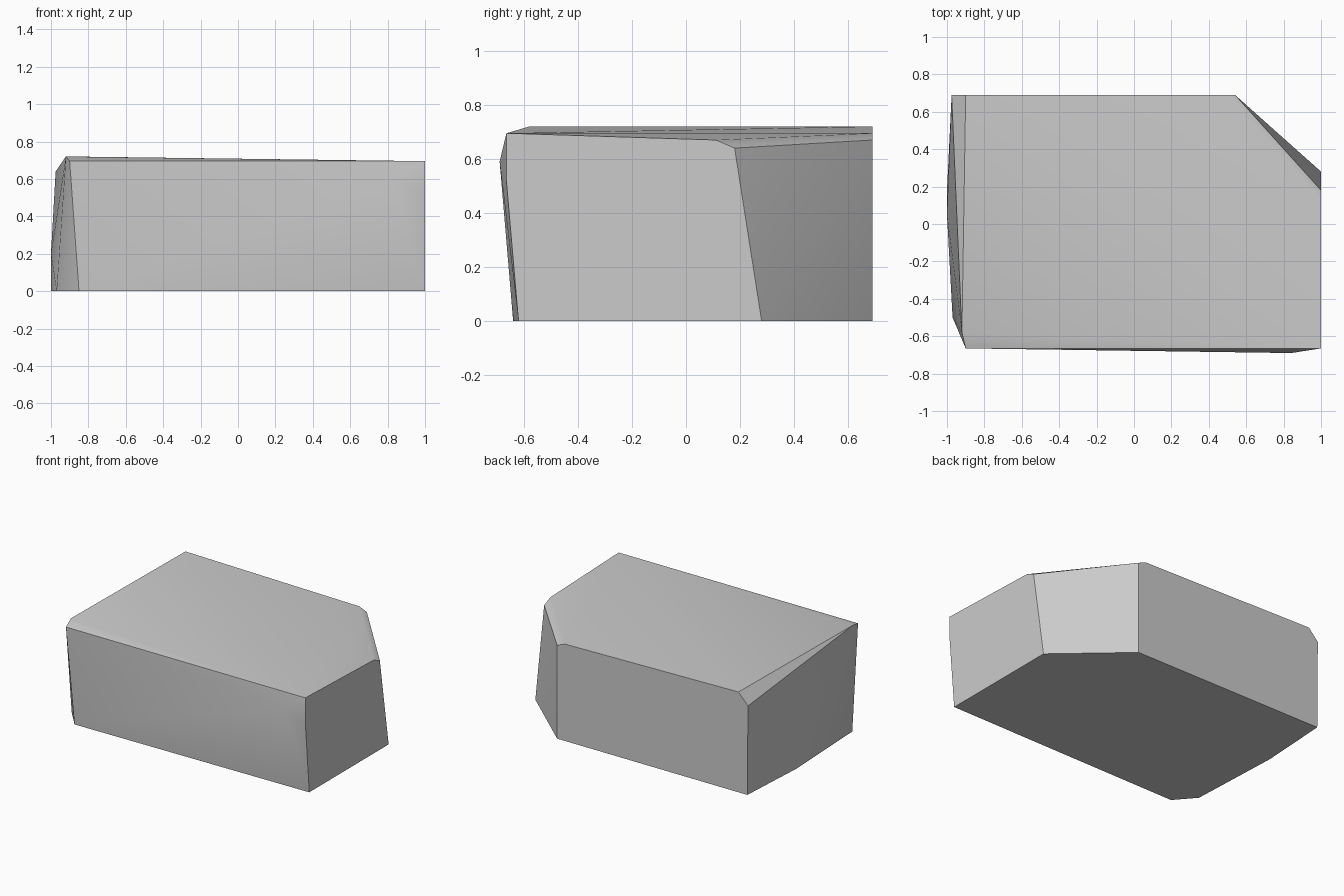
import bpy
import bmesh
import math

# Remove the default object
default_cube = bpy.data.objects.get("Cube")
if default_cube:
    bpy.data.objects.remove(default_cube, do_unlink=True)


def make_material(name, colour):
    material = bpy.data.materials.new(name)
    material.use_nodes = True
    material.diffuse_color = colour
    shader = next(n for n in material.node_tree.nodes if n.type == "BSDF_PRINCIPLED")
    shader.inputs["Base Color"].default_value = colour
    return material


def make_hull(name, corners, material):
    """Wrap a convex, faceted body around its corner points."""
    bm = bmesh.new()
    for corner in corners:
        bm.verts.new(corner)
    result = bmesh.ops.convex_hull(bm, input=bm.verts[:])
    loose = [v for v in bm.verts if not v.link_faces]
    bmesh.ops.delete(bm, geom=loose, context="VERTS")
    # Merge the nearly flat triangles into clean facets
    bmesh.ops.dissolve_limit(bm, angle_limit=math.radians(0.5),
                             verts=bm.verts[:], edges=bm.edges[:])
    bmesh.ops.recalc_face_normals(bm, faces=bm.faces[:])
    mesh = bpy.data.meshes.new(name)
    bm.to_mesh(mesh)
    bm.free()
    mesh.materials.append(material)
    body = bpy.data.objects.new(name, mesh)
    bpy.context.collection.objects.link(body)
    return body


back = 0.69
side = 1.0

# Flat base outline, running round from the front corner
base_outline = [(side, -0.62), (side, 0.28), (0.54, back), (-0.97, back),
                (-side, 0.18), (-0.97, -0.5), (-0.85, -0.64)]
base = [(x, y, 0) for x, y in base_outline]

# Upper ends of the walls, including the slight bulge of the front
walls = [(side, -0.665, 0.52), (side, 0.18, 0.64), (0.54, back, 0.67),
         (-0.975, back, 0.64), (-side, 0.05, 0.2), (0.84, -0.69, 0.59)]

# Rim of the gently tilted top
top_rim = [(side, -0.665, 0.695), (side, 0.11, 0.67), (0.48, back, 0.695),
           (-0.9, back, 0.72), (-0.92, -0.58, 0.72), (-0.9, -0.665, 0.695)]

stone_grey = make_material("stone grey", (0.6, 0.6, 0.6, 1))
stone_block = make_hull("stone_block", base + walls + top_rim, stone_grey)

# Soften the shallow creases and keep the main edges crisp
bpy.ops.object.select_all(action="DESELECT")
stone_block.select_set(True)
bpy.context.view_layer.objects.active = stone_block
bpy.ops.object.shade_smooth_by_angle(angle=math.radians(30))
